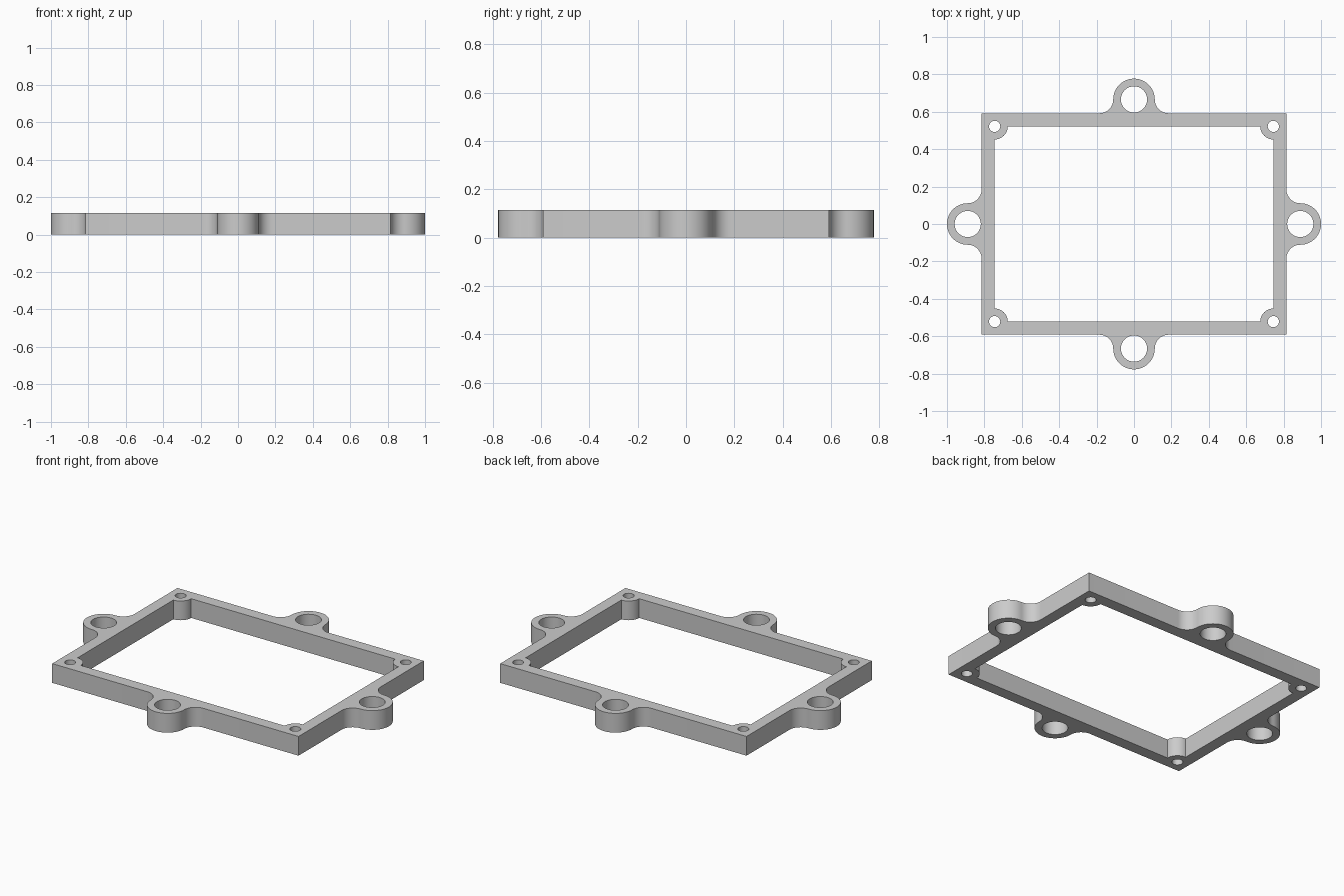
import bpy, bmesh
from math import radians, cos, sin, pi
from mathutils import Vector, Matrix

cube = bpy.data.objects.get("Cube")
if cube:
    bpy.data.objects.remove(cube, do_unlink=True)

HEIGHT = 0.115
OUTER = Vector((0.815, 0.592))   # half size of the frame
INNER = Vector((0.745, 0.522))   # half size of the opening, also the screw centres
EAR_R, EAR_HOLE_R, FILLET_R = 0.111, 0.07, 0.074
BOSS_R, SCREW_R = 0.07, 0.03


def arc(centre, radius, start, end, steps):
    angles = [radians(start + (end - start) * i / steps) for i in range(steps + 1)]
    return [Vector((centre[0] + radius * cos(a), centre[1] + radius * sin(a))) for a in angles]


def circle(centre, radius, steps=48):
    return arc(centre, radius, 0, 360, steps)[:-1]


outline, opening, holes = [], [], []
for k in range(4):
    turn = Matrix.Rotation(k * pi / 2, 2)
    out, half = (OUTER.x, OUTER.y) if k % 2 == 0 else (OUTER.y, OUTER.x)
    inn, inn_half = (INNER.x, INNER.y) if k % 2 == 0 else (INNER.y, INNER.x)

    # Outer side with a filleted mounting ear, going anticlockwise
    reach = EAR_R + FILLET_R
    side = [Vector((-half, 0))]
    side += arc((-reach, FILLET_R), FILLET_R, -90, 0, 14)
    side += arc((0, FILLET_R), EAR_R, 180, 0, 36)[1:]
    side += arc((reach, FILLET_R), FILLET_R, 180, 270, 14)[1:]
    outline += [turn @ Vector((out + p.y, p.x)) for p in side]
    holes.append(circle(turn @ Vector((out + FILLET_R, 0)), EAR_HOLE_R))

    # Inner corner rounded inwards by a screw boss
    corner = Vector((inn, inn_half))
    opening += [turn @ p for p in arc(corner, BOSS_R, 270, 180, 14)]
    holes.append(circle(turn @ corner, SCREW_R, 32))

# Filled, extruded profile
curve = bpy.data.curves.new("frame_profile", "CURVE")
curve.dimensions = "2D"
curve.fill_mode = "BOTH"
curve.extrude = HEIGHT / 2
for loop in [outline, opening] + holes:
    spline = curve.splines.new("POLY")
    spline.points.add(len(loop) - 1)
    for point, p in zip(spline.points, loop):
        point.co = (p.x, p.y, 0, 1)
    spline.use_cyclic_u = True

helper = bpy.data.objects.new("frame_profile", curve)
bpy.context.collection.objects.link(helper)
bpy.context.view_layer.update()
evaluated = helper.evaluated_get(bpy.context.evaluated_depsgraph_get())
mesh = bpy.data.meshes.new_from_object(evaluated)
bpy.data.objects.remove(helper, do_unlink=True)
bpy.data.curves.remove(curve)

# Weld caps to walls and rest the frame on the ground
bm = bmesh.new()
bm.from_mesh(mesh)
bmesh.ops.remove_doubles(bm, verts=bm.verts, dist=0.0001)
bmesh.ops.translate(bm, verts=bm.verts, vec=(0, 0, HEIGHT / 2))
bmesh.ops.recalc_face_normals(bm, faces=bm.faces)
bm.to_mesh(mesh)
bm.free()

frame = bpy.data.objects.new("mounting_frame", mesh)
bpy.context.collection.objects.link(frame)

# Plain grey finish
grey = bpy.data.materials.new("light_grey")
grey.use_nodes = True
colour = (0.6, 0.6, 0.6, 1)
grey.diffuse_color = colour
grey.node_tree.nodes["Principled BSDF"].inputs["Base Color"].default_value = colour
mesh.materials.clear()
mesh.materials.append(grey)

bpy.ops.object.select_all(action="DESELECT")
frame.select_set(True)
bpy.context.view_layer.objects.active = frame
bpy.ops.object.shade_smooth_by_angle(angle=radians(30))
